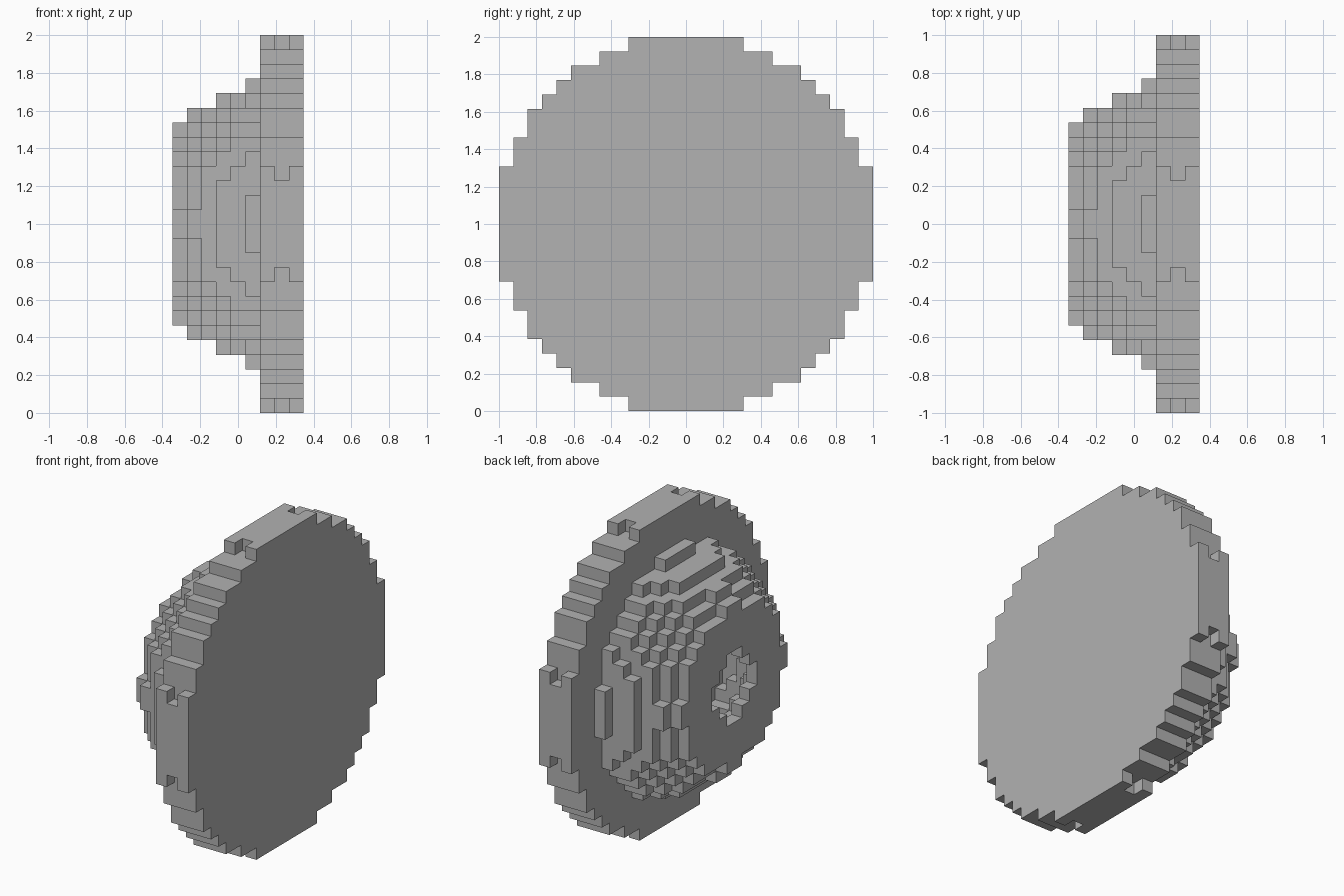
import bpy
import bmesh

old = bpy.data.objects.get("Cube")
if old:
    bpy.data.objects.remove(old, do_unlink=True)

CELL = 2 / 26        # edge of one block
HALF = 13            # blocks from the axis to the rim
DOME_LAYERS = 6
LAYERS = 9

grey = bpy.data.materials.new("plain_grey")
grey.use_nodes = True
colour = (0.445, 0.445, 0.445, 1)
grey.diffuse_color = colour
grey.node_tree.nodes["Principled BSDF"].inputs["Base Color"].default_value = colour


def ring_cells(layer, outer, inner=0):
    """Blocks of one layer whose squared distance from the axis is in range."""
    cells = set()
    for j in range(-HALF, HALF):
        for k in range(-HALF, HALF):
            d = (j + 0.5) ** 2 + (k + 0.5) ** 2
            if inner <= d < outer:
                cells.add((layer, j, k))
    return cells


def build(name, cells, solid):
    """Mesh the block sides that do not touch another block."""
    bm = bmesh.new()
    verts = {}

    def vert(p):
        if p not in verts:
            verts[p] = bm.verts.new(((p[0] - LAYERS / 2) * CELL,
                                     p[1] * CELL, (p[2] + HALF) * CELL))
        return verts[p]

    for cell in sorted(cells):
        for axis in range(3):
            u, v = (axis + 1) % 3, (axis + 2) % 3
            for side in (0, 1):
                beside = list(cell)
                beside[axis] += 2 * side - 1
                if tuple(beside) in solid:
                    continue
                corners = []
                for a, b in ((0, 0), (1, 0), (1, 1), (0, 1)):
                    p = list(cell)
                    p[axis] += side
                    p[u] += a
                    p[v] += b
                    corners.append(vert(tuple(p)))
                if not side:
                    corners.reverse()
                bm.faces.new(corners)
    mesh = bpy.data.meshes.new(name)
    bm.to_mesh(mesh)
    bm.free()
    mesh.materials.append(grey)
    obj = bpy.data.objects.new(name, mesh)
    bpy.context.collection.objects.link(obj)


# Hollow dome: a spherical shell two blocks thick, open at its tip
dome = set()
for layer in range(DOME_LAYERS):
    depth = (7.5 - layer) ** 2
    dome |= ring_cells(layer, 10 ** 2 - depth, 8 ** 2 - depth)

# Disc: three layers, the middle one notched at the four flats
disc = set()
for layer in range(DOME_LAYERS, LAYERS):
    notched = layer == DOME_LAYERS + 1
    disc |= ring_cells(layer, 167.5 if notched else 169.5)

build("hollow_dome", dome, dome | disc)
build("base_disc", disc, dome | disc)
